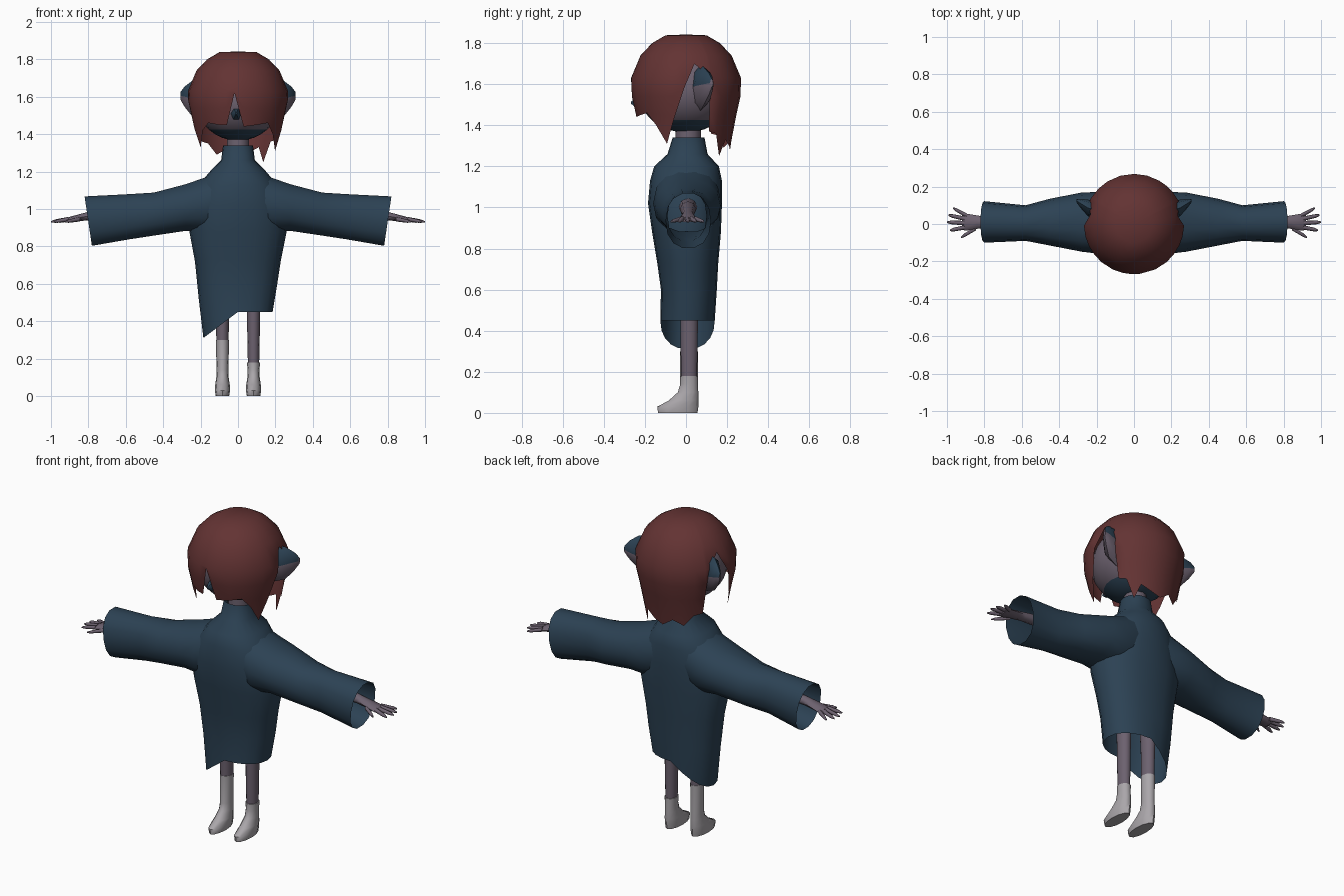
import bpy, bmesh, math
from mathutils import Vector

if "Cube" in bpy.data.objects:
    bpy.data.objects.remove(bpy.data.objects["Cube"])


def material(name, rgb):
    m = bpy.data.materials.new(name)
    m.diffuse_color = (*rgb, 1)
    m.use_nodes = True
    m.node_tree.nodes["Principled BSDF"].inputs["Base Color"].default_value = m.diffuse_color
    return m


BLUE = material("dark blue cloth", (0.025, 0.054, 0.088))
HAIR = material("auburn", (0.125, 0.033, 0.033))
SKIN = material("mauve skin", (0.150, 0.120, 0.158))
SOCK = material("pale grey", (0.40, 0.38, 0.40))


def finish(name, bm, mats, angle=50):
    bmesh.ops.remove_doubles(bm, verts=bm.verts, dist=0.0004)
    bmesh.ops.recalc_face_normals(bm, faces=bm.faces)
    me = bpy.data.meshes.new(name)
    bm.to_mesh(me)
    bm.free()
    for m in mats:
        me.materials.append(m)
    ob = bpy.data.objects.new(name, me)
    bpy.context.collection.objects.link(ob)
    bpy.context.view_layer.objects.active = ob
    ob.select_set(True)
    bpy.ops.object.shade_smooth_by_angle(angle=math.radians(angle))
    ob.select_set(False)
    return ob


def ring(c, u, v, n, p=1.0):
    """Closed (super)ellipse around c spanned by half-axes u and v."""
    out = []
    for i in range(n):
        a = 2 * math.pi * i / n
        ca, sa = math.cos(a), math.sin(a)
        out.append(Vector(c) + Vector(u) * math.copysign(abs(ca) ** p, ca)
                   + Vector(v) * math.copysign(abs(sa) ** p, sa))
    return out


def loft(name, rings, mats, caps=(True, True), rule=None):
    bm = bmesh.new()
    vs = [[bm.verts.new(p) for p in r] for r in rings]
    n = len(vs[0])
    for a, b in zip(vs, vs[1:]):
        for i in range(n):
            bm.faces.new((a[i], a[(i + 1) % n], b[(i + 1) % n], b[i]))
    if caps[0]:
        bm.faces.new(vs[0])
    if caps[1]:
        bm.faces.new(vs[-1])
    if rule:
        for f in bm.faces:
            f.material_index = rule(f.calc_center_median())
    return finish(name, bm, mats)


def tube(name, pts, mats):
    """Round tube along x-ish points (x, y, z, half width y, half height z)."""
    return loft(name, [ring((x, y, z), (0, w, 0), (0, 0, h), 8) for x, y, z, w, h in pts], mats)


# Robe body: (z, half width, front y, back y), with the hem dropping on one side
body = [(1.34, .08, -.065, .09), (1.26, .09, -.09, .105), (1.20, .15, -.155, .16),
        (1.13, .21, -.175, .175), (1.02, .25, -.185, .175), (.88, .26, -.165, .17),
        (.73, .23, -.14, .157), (.60, .21, -.122, .15), (.45, .185, -.125, .14)]
rings = []
for z, w, f, b in body:
    r = ring((0, (f + b) / 2, z), (w, 0, 0), (0, (b - f) / 2, 0), 20, .9)
    k = max(0, (.75 - z) / .30)
    for p in r:
        p.z -= .14 * k * max(0, -p.x / .185)
    rings.append(r)
loft("robe_body", rings, [BLUE], (False, False))

# Robe sleeves: (x, low z, high z, front y, back y)
sleeve = [(.10, .88, 1.21, -.15, .16), (.18, .87, 1.17, -.16, .172), (.28, .88, 1.135, -.148, .168),
          (.45, .855, 1.09, -.115, .135), (.58, .835, 1.082, -.09, .10), (.80, .80, 1.07, -.10, .122)]
for s, side in ((1, "left"), (-1, "right")):
    rs = [ring((s * x, (f + b) / 2, (lo + hi) / 2), (0, (b - f) / 2, 0), (0, 0, (hi - lo) / 2), 14, .9)
          for x, lo, hi, f, b in sleeve]
    for p in rs[-1]:
        p.x += s * .04 * (p.z - .93) / .27
    loft(side + "_sleeve", rs, [BLUE], (False, False))

    # Arm, palm and fingers
    tube(side + "_arm", [(s * .25, .01, 1.0, .045, .045), (s * .55, .01, .99, .04, .04),
                         (s * .78, .01, .965, .027, .025), (s * .84, .01, .955, .036, .019),
                         (s * .90, .01, .943, .046, .015), (s * .92, .01, .938, .04, .010)], [SKIN])
    tips = [(.895, .045, .968, .085), (.905, .028, .993, .048), (.91, .005, 1.0, .010),
            (.905, -.018, .985, -.034), (.845, -.022, .925, -.072)]
    for i, (x0, y0, x1, y1) in enumerate(tips):
        xm, ym = x0 + (x1 - x0) * .75, y0 + (y1 - y0) * .75
        tube(f"{side}_finger_{i + 1}", [(s * x0, y0, .945, .012, .012), (s * xm, ym, .935, .010, .009),
                                        (s * x1, y1, .931, .004, .004)], [SKIN])

    # Leg, and a sock whose height differs from side to side
    cx, top = .083 * s, (.18 if s > 0 else .30)
    loft(side + "_leg", [ring((cx, .015, z), (r, 0, 0), (0, r + .008, 0), 12)
                         for z, r in ((.12, .029), (.30, .033), (.45, .035), (.70, .045))], [SKIN])
    sock = [(0, -.04, .036, .096), (.03, -.04, .041, .100), (.06, -.012, .039, .072),
            (.10, .010, .033, .050), (.14, .015, .032, .043), (top, .015, .035, .043)]
    loft(side + "_sock", [ring((cx, y, z), (w, 0, 0), (0, d, 0), 12) for z, y, w, d in sock], [SOCK])

    # Ear with a dark upper part
    ear = [(.18, .07, 1.58, .045, .11), (.245, .085, 1.59, .045, .095),
           (.285, .11, 1.60, .025, .055), (.308, .125, 1.605, .008, .02)]
    loft(side + "_ear", [ring((s * x, y, z), (0, w, 0), (0, 0, h), 8) for x, y, z, w, h in ear],
         [SKIN, BLUE], rule=lambda c: int(c.z > 1.61))

# Neck
loft("neck", [ring((0, .01, z), (.06, 0, 0), (0, .062, 0), 12) for z in (1.25, 1.42)], [SKIN])

# Head with a dark covering around the chin
head = []
for i in range(1, 16):
    t = math.pi * i / 16
    k = math.sin(t)
    head.append(ring((0, 0, 1.57 - .205 * math.cos(t)), (.222 * k, 0, 0), (0, .235 * k, 0), 20))
loft("head", head, [SKIN, BLUE], rule=lambda c: int(c.z < 1.415))

# Nose
loft("nose", [ring((-.01, y, 1.51), (r, 0, 0), (0, 0, r * 1.2), 6)
              for y, r in ((-.21, .03), (-.25, .018), (-.268, .005))], [BLUE])

# Hair shell: profile (z, radius) swept around, cut off at a jagged lower edge
profile = [(1.842, 0), (1.838, .10), (1.80, .165), (1.74, .222), (1.63, .268),
           (1.54, .265), (1.45, .245), (1.32, .22), (1.25, .21)]
# Lower edge as (degrees from the front toward +x, z)
edge = [(-4, 1.62), (7, 1.44), (25, 1.45), (40, 1.46), (52, 1.40), (65, 1.31), (75, 1.42),
        (88, 1.58), (100, 1.70), (116, 1.63), (119, 1.37), (130, 1.36), (140, 1.25), (150, 1.33),
        (165, 1.30), (180, 1.28), (196, 1.32), (212, 1.29), (225, 1.35), (238, 1.36), (242, 1.62),
        (258, 1.70), (272, 1.58), (285, 1.43), (296, 1.33), (308, 1.42), (320, 1.46),
        (335, 1.45), (346, 1.45)]


def radius(z):
    for (z0, r0), (z1, r1) in zip(profile, profile[1:]):
        if z >= z1:
            return r0 + (r1 - r0) * (z0 - z) / (z0 - z1)
    return profile[-1][1]


bm = bmesh.new()
cols = []
for deg, low in edge:
    a = math.radians(deg)
    col = []
    for z, _ in profile:
        z = max(z, low)
        r = radius(z)
        col.append(bm.verts.new((r * math.sin(a), -r * math.cos(a), z)))
    cols.append(col)
for c, d in zip(cols, cols[1:] + cols[:1]):
    for i in range(len(profile) - 1):
        bm.faces.new((c[i], d[i], d[i + 1], c[i + 1]))
finish("hair", bm, [HAIR])
